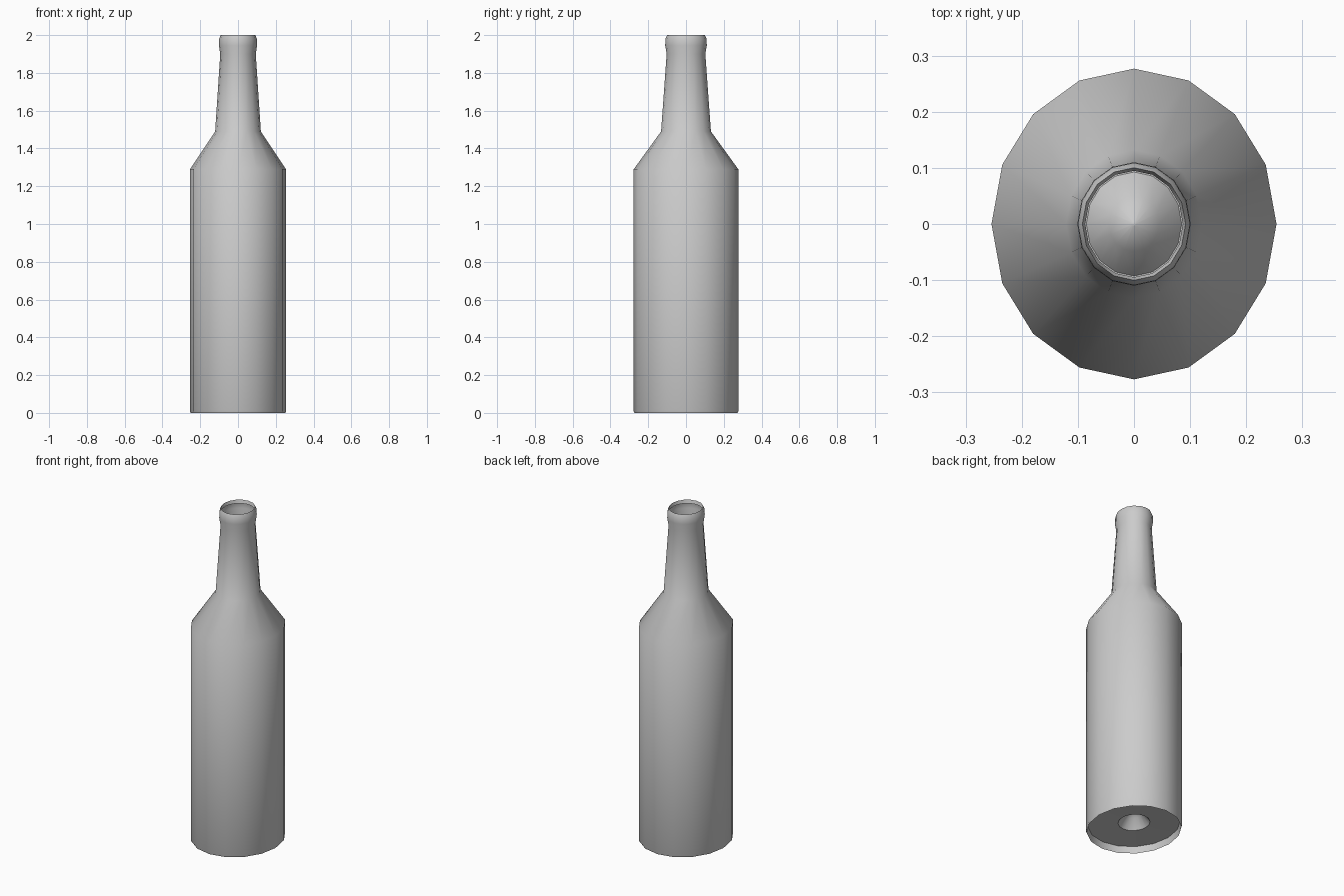
import bpy, bmesh, math

if "Cube" in bpy.data.objects:
    bpy.data.objects.remove(bpy.data.objects["Cube"])

SIDES = 16
STRETCH_Y = 1.09   # the bottle is slightly oval

# (radius along x, height), from the punt under the base up to the mouth
PROFILE = [
    (0.004, 0.13), (0.045, 0.10), (0.085, 0.045), (0.245, 0.04),   # punt and recessed base
    (0.251, 0.0), (0.254, 0.008), (0.254, 1.29),                   # foot and body
    (0.121, 1.49), (0.094, 1.90),                                  # shoulder and neck
    (0.101, 1.945), (0.100, 1.98), (0.092, 2.0), (0.087, 1.98),    # rolled lip
]


def lathe(name, profile):
    bm = bmesh.new()
    rings = []
    for r, z in profile:
        rings.append([bm.verts.new((r * math.cos(2 * math.pi * i / SIDES),
                                    r * STRETCH_Y * math.sin(2 * math.pi * i / SIDES), z))
                      for i in range(SIDES)])
    for low, high in zip(rings, rings[1:]):
        for i in range(SIDES):
            j = (i + 1) % SIDES
            bm.faces.new((low[i], low[j], high[j], high[i]))
    # close the tip of the punt
    bm.faces.new(list(reversed(rings[0])))
    mesh = bpy.data.meshes.new(name)
    bm.to_mesh(mesh)
    bm.free()
    obj = bpy.data.objects.new(name, mesh)
    bpy.context.collection.objects.link(obj)
    return obj


bottle = lathe("bottle", PROFILE)
bpy.context.view_layer.objects.active = bottle
bottle.select_set(True)
bpy.ops.object.shade_smooth_by_angle(angle=math.radians(50))
